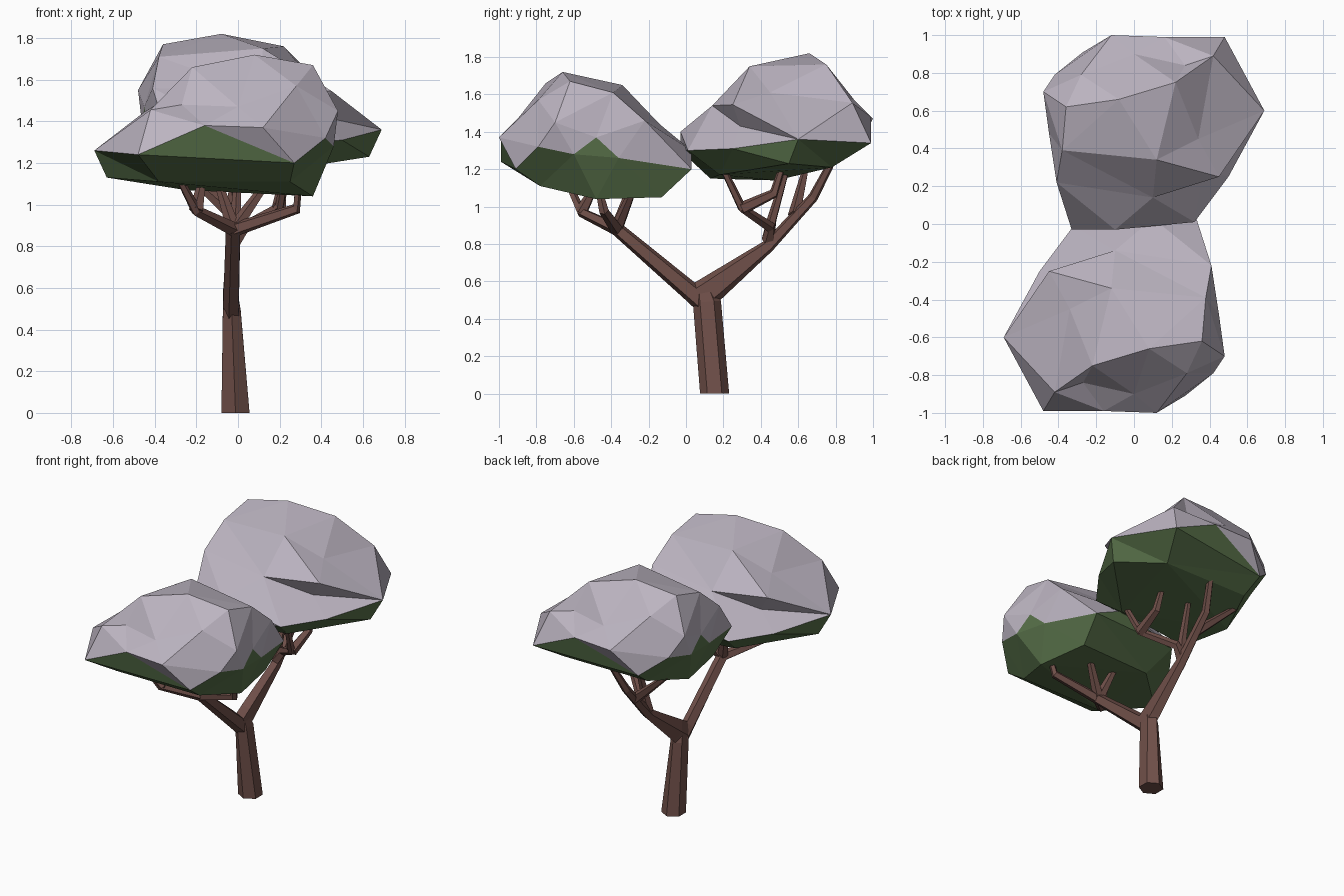
import bpy, bmesh, math
from mathutils import Vector

if "Cube" in bpy.data.objects:
    bpy.data.objects.remove(bpy.data.objects["Cube"])


def material(name, rgb):
    m = bpy.data.materials.new(name)
    m.diffuse_color = (*rgb, 1)
    m.use_nodes = True
    m.node_tree.nodes["Principled BSDF"].inputs["Base Color"].default_value = m.diffuse_color
    return m


bark = material("brown bark", (0.162, 0.080, 0.067))
leaf = material("dark green leaves", (0.098, 0.165, 0.068))
snow = material("pale lilac top", (0.50, 0.455, 0.53))


def add_object(name, bm, mats):
    bmesh.ops.recalc_face_normals(bm, faces=bm.faces)
    me = bpy.data.meshes.new(name)
    bm.to_mesh(me)
    bm.free()
    for m in mats:
        me.materials.append(m)
    ob = bpy.data.objects.new(name, me)
    bpy.context.collection.objects.link(ob)
    return ob


def limb(name, path, radii, sides=5, flat=None):
    """Tapered faceted tube along a path; flat narrows each ring in x."""
    pts = [Vector(p) for p in path]
    flat = flat or [1] * len(pts)
    bm = bmesh.new()
    rings = []
    side = Vector((1, 0.2 if len(set(flat)) == 1 else 0, 0))
    for i, p in enumerate(pts):
        t = (pts[min(i + 1, len(pts) - 1)] - pts[max(i - 1, 0)]).normalized()
        side = (side - t * side.dot(t)).normalized()
        other = t.cross(side)
        ring = []
        for k in range(sides):
            a = 2 * math.pi * (k + 0.5) / sides
            co = p + radii[i] * (flat[i] * math.cos(a) * side + math.sin(a) * other)
            if p.z == 0:
                co.z = 0
            ring.append(bm.verts.new(co))
        rings.append(ring)
    for a, b in zip(rings, rings[1:]):
        for k in range(sides):
            n = (k + 1) % sides
            bm.faces.new((a[k], a[n], b[n], b[k]))
    bm.faces.new(rings[0])
    bm.faces.new(rings[-1])
    return add_object(name, bm, [bark])


# Trunk and the two main limbs of the fork
limb("trunk", [(-0.012, 0.153, 0), (-0.030, 0.112, 0.49), (-0.03, 0.10, 0.54)],
     [0.078, 0.075, 0.06], 6, [1, 0.66, 0.66])
limb("front_limb", [(-0.03, 0.11, 0.48), (-0.03, 0.02, 0.55), (-0.02, -0.38, 0.89)],
     [0.065, 0.054, 0.038], 5, [0.65, 0.75, 1])
limb("back_limb", [(-0.03, 0.08, 0.52), (-0.03, 0.15, 0.57), (-0.02, 0.44, 0.79),
                   (-0.02, 0.68, 1.05), (0.03, 0.79, 1.26)],
     [0.085, 0.078, 0.036, 0.028, 0.02], 5, [0.5, 0.55, 1, 1, 1])

# Smaller branches holding up each canopy
F, B = (-0.02, -0.37, 0.88), (-0.02, 0.44, 0.82)
branches = {
    "front_branch": [
        [F, (0.28, -0.44, 0.98), (0.29, -0.47, 1.10)],
        [F, (-0.20, -0.56, 0.97), (-0.28, -0.63, 1.12)],
        [(-0.20, -0.56, 0.97), (-0.17, -0.48, 1.12)],
        [F, (0.15, -0.27, 1.12)],
        [F, (-0.10, -0.29, 1.12)],
    ],
    "back_branch": [
        [B, (0.03, 0.45, 0.89), (0.20, 0.30, 0.99), (0.24, 0.19, 1.22)],
        [(0.20, 0.30, 0.99), (0.21, 0.47, 1.07), (0.20, 0.51, 1.20)],
        [B, (-0.01, 0.46, 0.93), (0.00, 0.53, 1.17)],
        [(-0.02, 0.58, 0.95), (-0.30, 0.64, 1.20)],
    ],
}
for name, paths in branches.items():
    for i, path in enumerate(paths):
        n = len(path)
        limb(f"{name}_{i + 1}", path, [0.036 - 0.018 * j / (n - 1) for j in range(n)], 5)

# Canopy: lumpy faceted cloud. Green underside and rim corners, then crown
low = [
    (-0.36, 0.48, 1.14), (-0.30, 0.13, 1.15), (0.25, 0.18, 1.17), (0.63, 0.55, 1.23),
    (0.38, 0.78, 1.21), (-0.25, 0.78, 1.21),
    (0.69, 0.60, 1.36), (0.48, 0.99, 1.34), (0.16, 0.99, 1.48), (-0.27, 0.91, 1.30),
    (-0.42, 0.79, 1.42), (-0.46, 0.60, 1.38), (-0.45, 0.48, 1.47), (-0.43, 0.36, 1.36),
    (-0.33, -0.03, 1.30), (0.32, 0.01, 1.30), (0.50, 0.25, 1.31),
]
high = [
    (-0.10, -0.03, 1.40), (0.10, 0.14, 1.54), (-0.41, 0.22, 1.56),
    (-0.12, 1.00, 1.47), (-0.48, 0.70, 1.55), (-0.28, 0.79, 1.67), (0.00, 0.90, 1.57),
    (0.45, 0.25, 1.545), (0.37, 0.29, 1.43), (0.27, 0.84, 1.58), (0.42, 0.89, 1.555),
    (0.12, 0.34, 1.75), (-0.38, 0.39, 1.71), (-0.36, 0.62, 1.77), (0.22, 0.75, 1.76),
    (0.34, 0.45, 1.61), (-0.08, 0.66, 1.82),
]
corners = low + high
centre, size = Vector((0.08, 0.50, 1.42)), Vector((0.6, 0.5, 0.33))


def canopy(name, green_count):
    bm = bmesh.new()
    verts = []
    for c in corners:
        d = Vector(c) - centre
        verts.append(bm.verts.new(Vector([d[i] / size[i] for i in range(3)]).normalized()))
    # Wrap on a sphere first, so the dents between corners survive
    bmesh.ops.convex_hull(bm, input=verts)
    for v, c in zip(verts, corners):
        v.co = c
    # Faces lying wholly between low corners are green, the rest pale
    green = set(verts[:green_count])
    for f in bm.faces:
        f.material_index = 0 if all(v in green for v in f.verts) else 1
    return add_object(name, bm, [leaf, snow])


canopy("back_canopy", len(low))
# Front canopy: same shape turned half round, lower, green up its inner end
front = canopy("front_canopy", len(low) + 1)
front.rotation_euler.z = math.pi
front.location.z = -0.10
